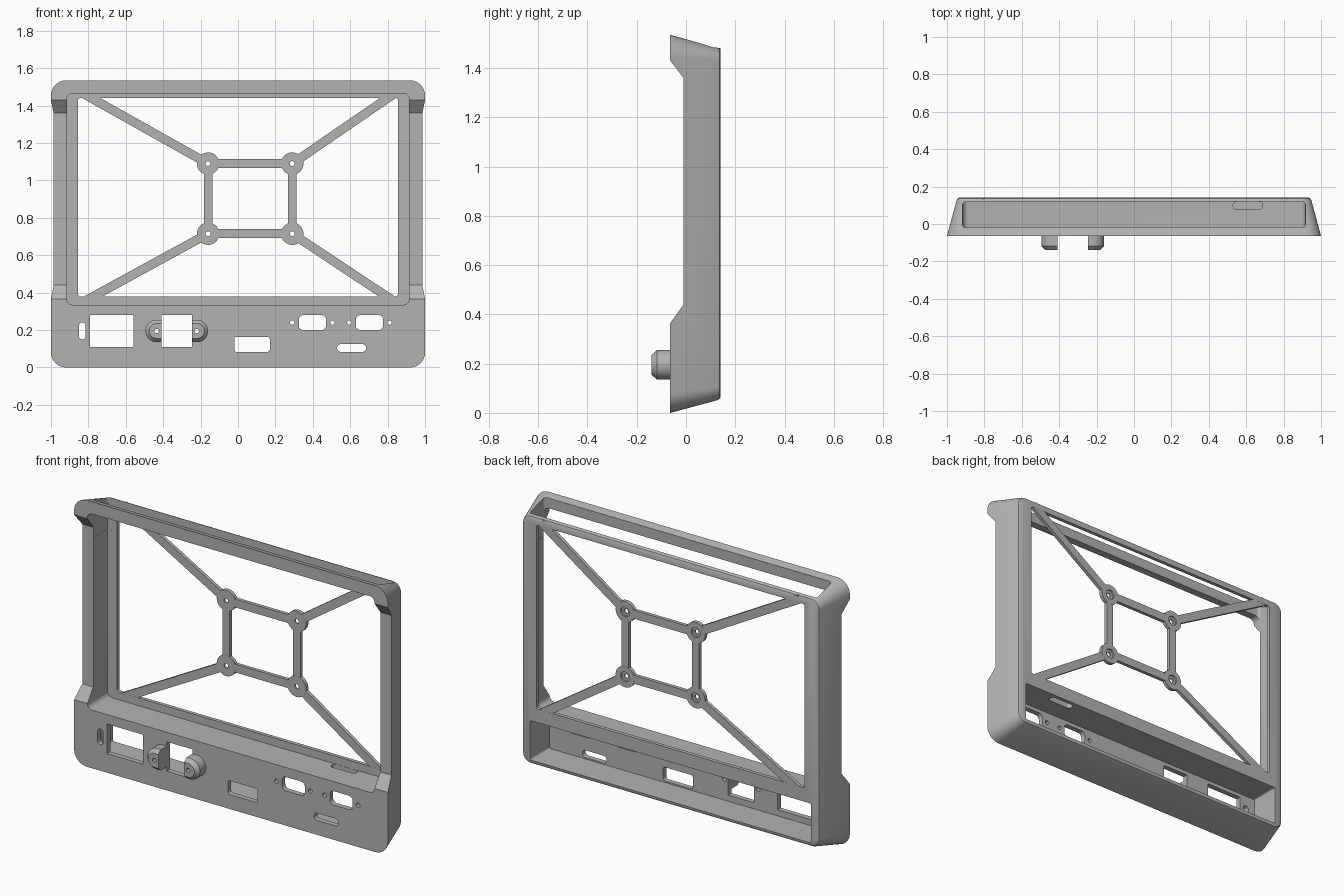
import bpy, bmesh, math
from mathutils import Vector

cube = bpy.data.objects.get("Cube")
if cube:
    bpy.data.objects.remove(cube)

grey = bpy.data.materials.new("plain grey")
grey.use_nodes = True
COLOUR = (0.45, 0.45, 0.45, 1)
grey.diffuse_color = COLOUR
grey.node_tree.nodes["Principled BSDF"].inputs["Base Color"].default_value = COLOUR

FRONT, BACK, PLATE = -0.064, 0.141, 0.12


def rounded(u0, u1, v0, v1, r, n=8):
    """Counter-clockwise rounded rectangle outline."""
    corners = [(u1 - r, v1 - r), (u0 + r, v1 - r), (u0 + r, v0 + r), (u1 - r, v0 + r)]
    pts = []
    for q, (cu, cv) in enumerate(corners):
        for i in range(n + 1):
            a = math.pi / 2 * (q + i / n)
            pts.append((cu + r * math.cos(a), cv + r * math.sin(a)))
    return pts


def circle(u, v, r, n=24):
    return [(u + r * math.cos(2 * math.pi * i / n), v + r * math.sin(2 * math.pi * i / n))
            for i in range(n)]


def place(axis, p, d):
    return {"x": (d, p[0], p[1]), "y": (p[0], d, p[1]), "z": (p[0], p[1], d)}[axis]


def loft(name, axis, rings):
    """Solid through matching outlines; rings = [(depth, outline), ...]."""
    bm = bmesh.new()
    loops = [[bm.verts.new(place(axis, p, d)) for p in pts] for d, pts in rings]
    n = len(loops[0])
    for a, b in zip(loops, loops[1:]):
        for i in range(n):
            j = (i + 1) % n
            bm.faces.new((a[i], a[j], b[j], b[i]))
    bm.faces.new(loops[0])
    bm.faces.new(loops[-1])
    bmesh.ops.remove_doubles(bm, verts=bm.verts, dist=1e-5)
    bmesh.ops.recalc_face_normals(bm, faces=bm.faces)
    mesh = bpy.data.meshes.new(name)
    bm.to_mesh(mesh)
    bm.free()
    mesh.materials.append(grey)
    obj = bpy.data.objects.new(name, mesh)
    bpy.context.collection.objects.link(obj)
    return obj


def prism(name, axis, pts, d0, d1):
    return loft(name, axis, [(d0, pts), (d1, pts)])


def cut(obj, *args):
    """Subtract a prism given by axis, outline and depth range."""
    cutter = prism("cutter", *args)
    cutter.hide_render = True
    mod = obj.modifiers.new("cut", "BOOLEAN")
    mod.operation, mod.solver, mod.object = "DIFFERENCE", "EXACT", cutter
    bpy.context.view_layer.objects.active = obj
    bpy.ops.object.modifier_apply(modifier=mod.name)
    bpy.data.objects.remove(cutter)


def smooth(obj):
    bpy.ops.object.select_all(action="DESELECT")
    obj.select_set(True)
    bpy.context.view_layer.objects.active = obj
    bpy.ops.object.shade_smooth_by_angle(angle=math.radians(30))


# Tapered outer shell with a softened back edge
def shell_ring(y, inset, r):
    return y, rounded(-1 + inset, 1 - inset, inset, 1.535 - inset, r)


shell = loft("housing", "y", [shell_ring(FRONT, 0, 0.08), shell_ring(0.125, 0.051, 0.055),
                              shell_ring(0.136, 0.057, 0.05), shell_ring(BACK, 0.067, 0.042)])

# Screen pocket, top slot, rear window and rear compartment
cut(shell, "y", rounded(-0.915, 0.915, 0.335, 1.465, 0.03), -0.3, PLATE)
cut(shell, "z", rounded(-0.916, 0.916, -0.02, PLATE + 0.0003, 0.018), 1.3, 1.7)
cut(shell, "y", rounded(-0.855, 0.855, 0.38, 1.44, 0.012), 0.05, 0.3)
cut(shell, "y", rounded(-0.895, 0.895, 0.075, 0.302, 0.008), -0.034, 0.3)

# Stepped-back side edges
cut(shell, "x", [(-0.3, 0.365), (FRONT, 0.365), (-0.01, 0.44),
                 (-0.01, 1.36), (FRONT, 1.43), (-0.3, 1.43)], -1.2, 1.2)

# Cable slot in the shelf
cut(shell, "z", rounded(0.53, 0.687, 0.078, PLATE - 0.001, 0.018), 0.25, 0.36)

# Front panel cutouts: x range, z range, corner radius
SOCKET = (-0.41, -0.245, 0.11, 0.28, 0.003)
panel = [(-0.85, -0.815, 0.15, 0.24, 0.017), (-0.79, -0.56, 0.11, 0.28, 0.003), SOCKET,
         (-0.02, 0.17, 0.083, 0.163, 0.014), (0.53, 0.685, 0.083, 0.125, 0.02)]
for x in (0.398, 0.703):
    panel.append((x - 0.073, x + 0.073, 0.2, 0.28, 0.025))
for opening in panel:
    cut(shell, "y", rounded(*opening), -0.3, 0)
for x in (0.29, 0.505, 0.595, 0.81):
    cut(shell, "y", circle(x, 0.24, 0.012, 16), -0.3, 0)

# Split clamp on the front panel
clamp = loft("clamp", "y", [(d, rounded(-0.495 + i, -0.16 - i, 0.135 + i, 0.255 - i, 0.0599 - i))
                            for d, i in ((-0.06, 0), (-0.118, 0), (-0.14, 0.02))])
cut(clamp, "y", rounded(*SOCKET), -0.3, 0)
for x in (-0.435, -0.22):
    for part in (clamp, shell):
        cut(part, "y", circle(x, 0.195, 0.012, 16), -0.3, 0)
smooth(shell)
smooth(clamp)

# Mounting bosses with countersunk holes
XS, ZS = (-0.16, 0.29), (0.715, 1.09)
for x in XS:
    for z in ZS:
        boss = prism("mounting_boss", "y", circle(x, z, 0.06, 32), PLATE, BACK)
        cut(boss, "y", circle(x, z, 0.013), 0, 0.3)
        cut(boss, "y", circle(x, z, 0.028), 0.131, 0.3)
        smooth(boss)


# Flat struts between the bosses and out to the frame corners
def strut(name, a, b, trim_a, trim_b, width=0.048):
    a, b = Vector(a), Vector(b)
    d = (b - a).normalized()
    a, b = a + d * trim_a, b - d * trim_b
    n = Vector((-d.y, d.x)) * width / 2
    prism(name, "y", [a - n, b - n, b + n, a + n], PLATE + 0.0005, BACK - 0.0005)


GAP = 0.045
for z in ZS:
    strut("cross_strut", (XS[0], z), (XS[1], z), GAP, GAP)
for x in XS:
    strut("upright_strut", (x, ZS[0]), (x, ZS[1]), GAP, GAP, 0.045)
for corner, x, z in (((-0.82, 1.46), XS[0], ZS[1]), ((0.83, 1.46), XS[1], ZS[1]),
                     ((-0.81, 0.36), XS[0], ZS[0]), ((0.825, 0.36), XS[1], ZS[0])):
    strut("corner_strut", corner, (x, z), 0, GAP)
